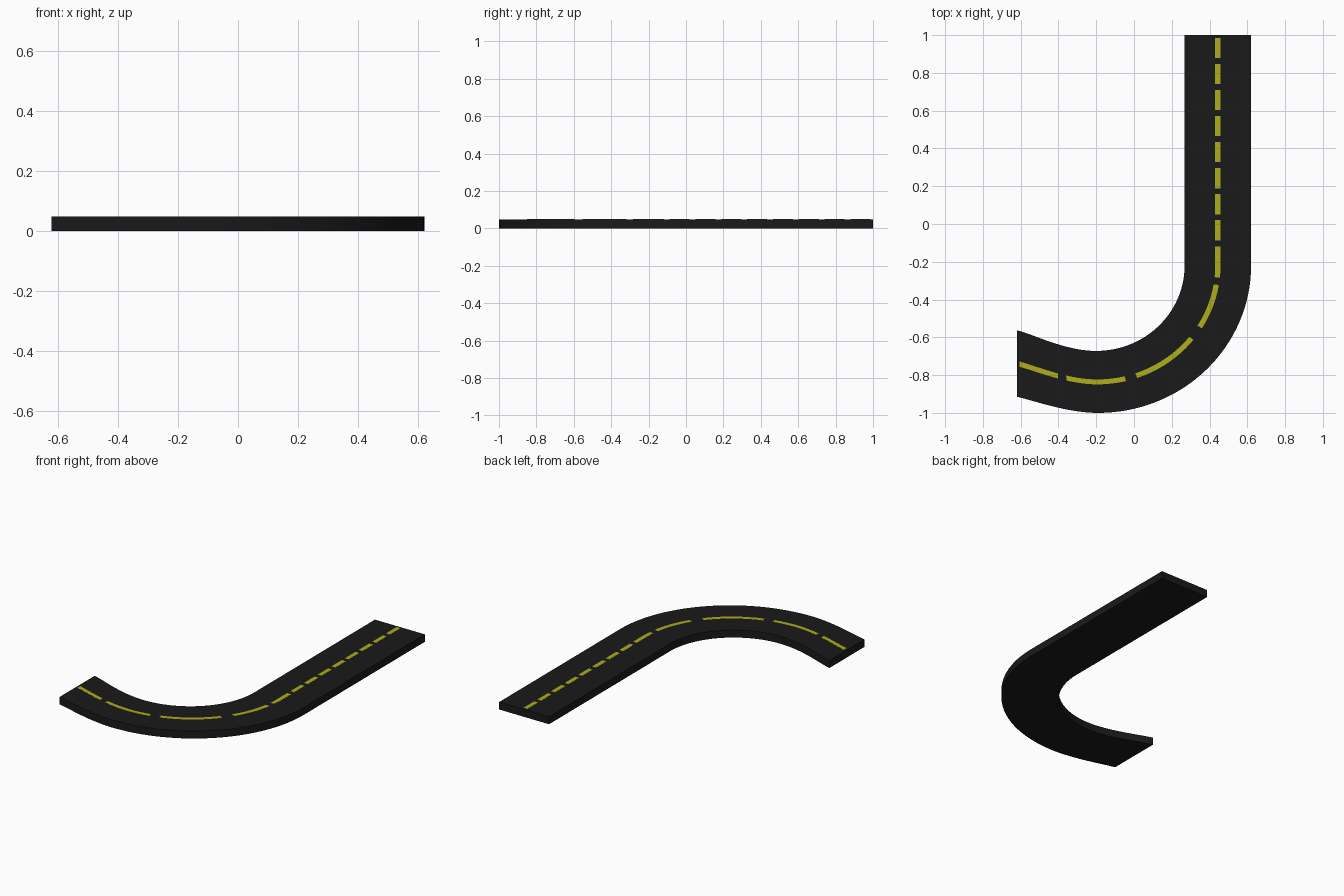
import bpy, bmesh
from math import sin, cos, pi
from mathutils import Vector

if "Cube" in bpy.data.objects:
    bpy.data.objects.remove(bpy.data.objects["Cube"])

H = 0.048       # road thickness
Y_BEND = -0.22  # where the straight turns into the bend
# each edge: straight x, lowest point of the bend, and y at the far end
INNER = (0.268, (-0.20, -0.672), -0.563)
OUTER = (0.62, (-0.19, -1.0), -0.915)


def edge_point(edge, u):
    """u: 0-1 straight, 1-2 quarter bend, 2-3 gentle S to the far end."""
    x, (bx, by), end_y = edge
    if u <= 1:
        return Vector((x, 1 + (Y_BEND - 1) * u))
    if u <= 2:
        a = (u - 1) * pi / 2
        return Vector((bx + (x - bx) * cos(a), Y_BEND + (by - Y_BEND) * sin(a)))
    t = u - 2
    p = [Vector(c) for c in ((bx, by), (bx - 0.17, by),
                             (-0.55, end_y - 0.013), (-0.62, end_y))]
    return ((1 - t) ** 3 * p[0] + 3 * (1 - t) ** 2 * t * p[1]
            + 3 * (1 - t) * t * t * p[2] + t ** 3 * p[3])


def material(name, color):
    m = bpy.data.materials.new(name)
    m.diffuse_color = (*color, 1)
    m.use_nodes = True
    m.node_tree.nodes["Principled BSDF"].inputs["Base Color"].default_value = m.diffuse_color
    return m


def add_strip(bm, us, f0, f1, z0, z1):
    """Closed slab following the road, between width fractions f0 and f1."""
    rings = []
    for u in us:
        a, b = edge_point(INNER, u), edge_point(OUTER, u)
        l, r = a.lerp(b, f0), a.lerp(b, f1)
        rings.append([bm.verts.new((*p, z)) for p, z in
                      ((l, z0), (r, z0), (r, z1), (l, z1))])
    for q, s in zip(rings, rings[1:]):
        for i in range(4):
            j = (i + 1) % 4
            bm.faces.new((q[i], q[j], s[j], s[i]))
    bm.faces.new(rings[0][::-1])
    bm.faces.new(rings[-1])


def finish(bm, name, mat):
    bmesh.ops.recalc_face_normals(bm, faces=bm.faces)
    me = bpy.data.meshes.new(name)
    bm.to_mesh(me)
    bm.free()
    me.materials.append(mat)
    ob = bpy.data.objects.new(name, me)
    bpy.context.collection.objects.link(ob)


# Asphalt slab
bm = bmesh.new()
add_strip(bm, [0] + [1 + i / 32 for i in range(65)], 0, 1, 0, H)
finish(bm, "road_slab", material("asphalt", (0.01, 0.01, 0.01)))

# Dashed centre line: short dashes on the straight, long ones on the bend
dashes = [((0.014 + 0.138 * i) / 1.22, (0.121 + 0.138 * i) / 1.22) for i in range(8)]
dashes += [(1.118 / 1.22, 1.065), (1.105, 1.354), (1.43, 1.79),
           (1.85, 2.32), (2.41, 2.94)]
bm = bmesh.new()
for a, b in dashes:
    n = 1 if b <= 1 else 12
    add_strip(bm, [a + (b - a) * i / n for i in range(n + 1)],
              0.46, 0.54, H - 0.004, H + 0.001)
finish(bm, "centre_line_dashes", material("line_yellow", (0.42, 0.42, 0.012)))
